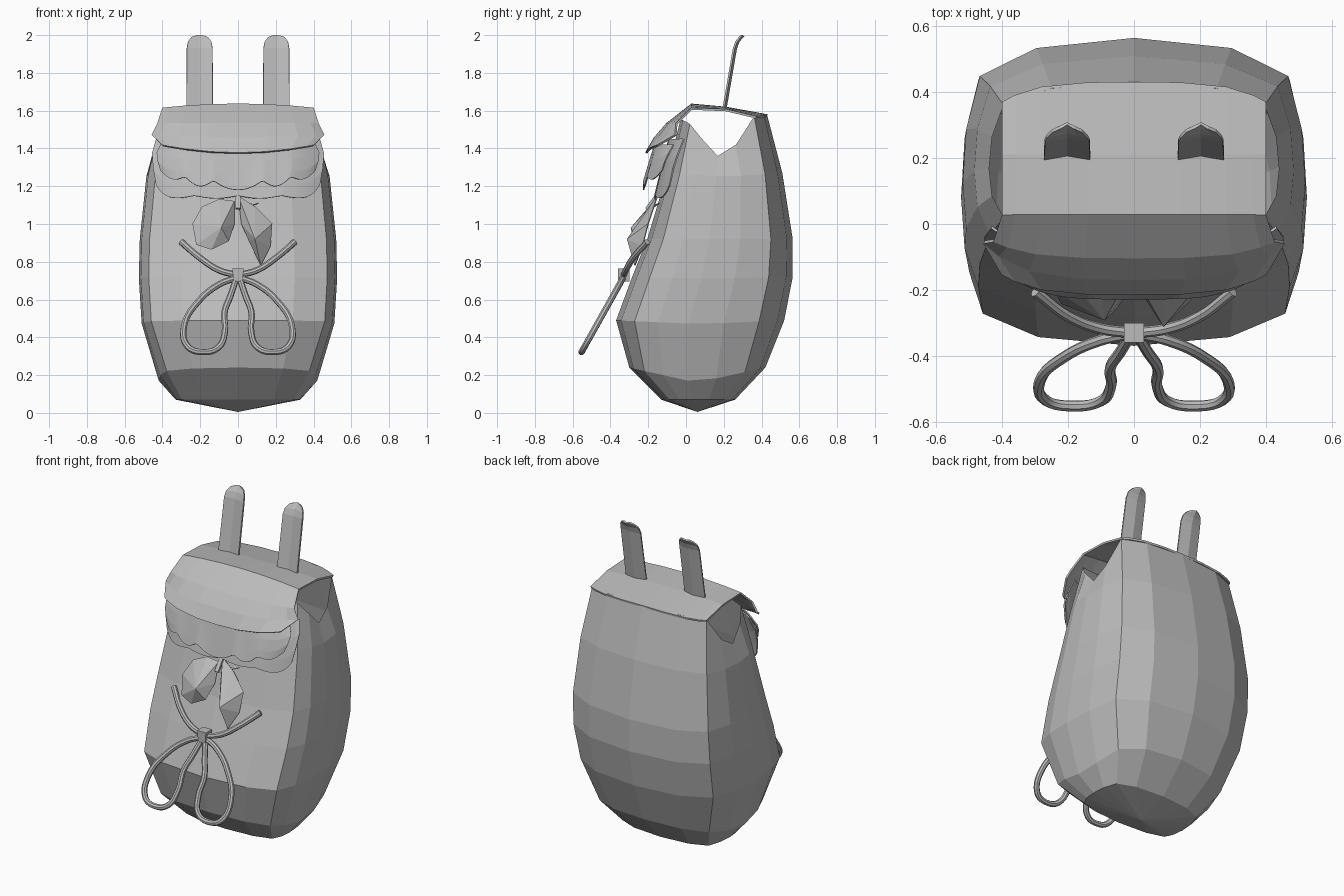
import bpy, math

if "Cube" in bpy.data.objects:
    bpy.data.objects.remove(bpy.data.objects["Cube"])

grey = bpy.data.materials.new("soft_grey")
grey.diffuse_color = (0.5, 0.5, 0.5, 1)
grey.use_nodes = True
grey.node_tree.nodes["Principled BSDF"].inputs["Base Color"].default_value = grey.diffuse_color


def make(name, verts, faces, thick=0.0):
    me = bpy.data.meshes.new(name)
    me.from_pydata(verts, [], faces)
    me.materials.append(grey)
    ob = bpy.data.objects.new(name, me)
    bpy.context.collection.objects.link(ob)
    if thick:
        mod = ob.modifiers.new("thickness", 'SOLIDIFY')
        mod.thickness = thick
        mod.offset = 0
    return ob


def grid(name, rows, thick=0.012):
    n = len(rows[0])
    verts = [p for r in rows for p in r]
    faces = [(i * n + j, (i + 1) * n + j, (i + 1) * n + j + 1, i * n + j + 1)
             for i in range(len(rows) - 1) for j in range(n - 1)]
    return make(name, verts, faces, thick)


# Bag body: half section (width fraction, depth fraction), front to back
half = [(0, 0), (.57, .03), (.9, .11), (.98, .25), (1, .43),
        (.98, .64), (.9, .85), (.57, .96), (0, 1)]
top_z = [1.55, 1.55, 1.53, 1.45, 1.36, 1.42, 1.57, 1.58, 1.575]
ids = list(range(9)) + list(range(7, 0, -1))
sides = [1] * 9 + [-1] * 7
# Rings: side height, front and back height, half width, front y, back y
rings = [(.07, .07, .33, -.13, .26), (.16, .24, .42, -.30, .42),
         (.47, .49, .51, -.37, .52), (.71, .72, .525, -.285, .565),
         (.92, .92, .52, -.205, .565), (1.25, 1.27, .485, -.10, .51),
         (0, 0, .44, -.03, .43)]
verts = [(0, .06, .005)]
for k, (zs, ze, w, yf, yb) in enumerate(rings):
    for i, s in zip(ids, sides):
        u, t = half[i]
        e = abs(2 * t - 1)
        z = top_z[i] if k == 6 else zs + (ze - zs) * e
        verts.append((s * u * w, yf + t * (yb - yf), z))
faces = [(0, 1 + (j + 1) % 16, 1 + j) for j in range(16)]
for k in range(6):
    for j in range(16):
        a, b = 1 + k * 16 + j, 1 + k * 16 + (j + 1) % 16
        faces.append((a, b, b + 16, a + 16))
make("bag_body", verts, faces)

# Flap folding from the back edge over the front
flap_rows = [(.43, 1.575, .40, -.06, -.01), (.21, 1.615, .40, 0, -.012),
             (.03, 1.632, .40, 0, -.022), (-.10, 1.53, .425, .05, .0),
             (-.165, 1.455, .455, .11, .015), (-.21, 1.375, .40, .06, .04)]
cols = [-1, -.9, -.7, -.35, 0, .35, .7, .9, 1]
grid("flap", [[(s * hw, y + dy * abs(s) ** 4, z + dz * s * s) for s in cols]
              for y, z, hw, dy, dz in flap_rows])


# Scalloped trims under the flap
def scallop(x):
    a = abs(x)
    if a < .13:
        return 1.18 + .05 * (a / .13) ** 2
    u = (a - .13) / .15
    return 1.23 + .02 * u + .04 * max(0, u - 1) - .04 * abs(math.sin(math.pi * u))


def lower_hem(x):
    return 1.15 - .015 * abs(math.sin(math.pi * x / .23)) + .10 * abs(x / .45) ** 12


def trim(name, width, top, hem, y_top, y_hem, bend):
    rows = []
    for f in (0, .4, .75, 1):
        row = []
        for i in range(-24, 25):
            s = i / 24
            x = s * width * (.95 + .05 * math.sin(math.pi * f))
            z = top + (hem(x) - top) * f
            row.append((x, y_top + (y_hem - y_top) * f + bend * abs(s) ** 4, z))
        rows.append(row)
    grid(name, rows, .008)


trim("upper_scalloped_trim", .43, 1.42, scallop, -.165, -.225, .10)
trim("lower_trim", .455, 1.45, lower_hem, -.09, -.165, .08)

# Small leaves on the front: each a fan around a raised middle point
leaf_left = [(-.02, -.16, 1.12), (-.10, -.16, 1.13), (-.19, -.17, 1.09),
             (-.24, -.20, 1.0), (-.22, -.24, .89), (-.14, -.26, .865),
             (-.05, -.25, .91), (-.02, -.20, 1.0)]
leaf_right = [(0, -.15, 1.15), (.09, -.17, 1.09), (.18, -.20, 1.0),
              (.17, -.23, .88), (.12, -.27, .78), (.06, -.24, .91),
              (.02, -.20, 1.0)]
for name, rim, mid in (("left_leaf", leaf_left, (-.09, -.29, .98)),
                       ("right_leaf", leaf_right, (.09, -.31, .92))):
    n = len(rim)
    make(name, rim + [mid], [(i, (i + 1) % n, n) for i in range(n)], .006)
make("leaf_stem", [(-.012, -.15, 1.16), (.012, -.15, 1.16), (.012, -.21, 1.08),
                   (-.012, -.21, 1.08)], [(0, 3, 2, 1)], .015)
make("leaf_tip", [(0, -.17, 1.10), (.11, -.14, 1.11), (.05, -.17, 1.09)],
     [(0, 2, 1)], .006)


# Bow cords: smooth tubes along a path
def cord(name, pts, radius):
    cu = bpy.data.curves.new(name, 'CURVE')
    cu.dimensions = '3D'
    cu.bevel_depth = radius
    cu.bevel_resolution = 2
    cu.use_fill_caps = True
    cu.resolution_u = 5
    cu.materials.append(grey)
    sp = cu.splines.new('BEZIER')
    sp.bezier_points.add(len(pts) - 1)
    for bp, p in zip(sp.bezier_points, pts):
        bp.co = p
        bp.handle_left_type = bp.handle_right_type = 'AUTO'
    ob = bpy.data.objects.new(name, cu)
    bpy.context.collection.objects.link(ob)
    bpy.ops.object.select_all(action='DESELECT')
    ob.select_set(True)
    bpy.context.view_layer.objects.active = ob
    bpy.ops.object.convert(target='MESH')
    bpy.ops.object.shade_smooth_by_angle()


loop = [(.01, .715), (.10, .68), (.21, .59), (.285, .46), (.265, .35), (.19, .322),
        (.105, .345), (.07, .43), (.072, .53), (.04, .62), (.01, .71)]
tail = [(.01, -.33, .73), (.10, -.318, .755), (.20, -.28, .82), (.30, -.205, .905)]
for side, s in (("left", -1), ("right", 1)):
    cord(side + "_bow_loop", [(s * x, -.33 - (.72 - z) * .56, z) for x, z in loop], .017)
    cord(side + "_bow_tail", [(s * x, y, z) for x, y, z in tail], .017)

# Bow knot: tapered block
kv = [(x * (1 if z > 0 else .8), -.33 + y, .73 + z * .034)
      for z in (-1, 1) for x, y in ((-.03, -.03), (.03, -.03), (.03, .03), (-.03, .03))]
make("bow_knot", kv, [(3, 2, 1, 0), (4, 5, 6, 7), (0, 1, 5, 4), (1, 2, 6, 5),
                      (2, 3, 7, 6), (3, 0, 4, 7)])

# Upright ears with rounded, bent tips
ear_rows = [(.21, 1.61, .07), (.265, 1.93, .068), (.278, 1.965, .062),
            (.295, 1.987, .045), (.305, 1.997, .022)]
for side, s in (("left", -1), ("right", 1)):
    grid(side + "_ear", [[(s * .203 + f * w, y - .012 * abs(f), z) for f in (-1, -.5, 0, .5, 1)]
                         for y, z, w in ear_rows], .01)
